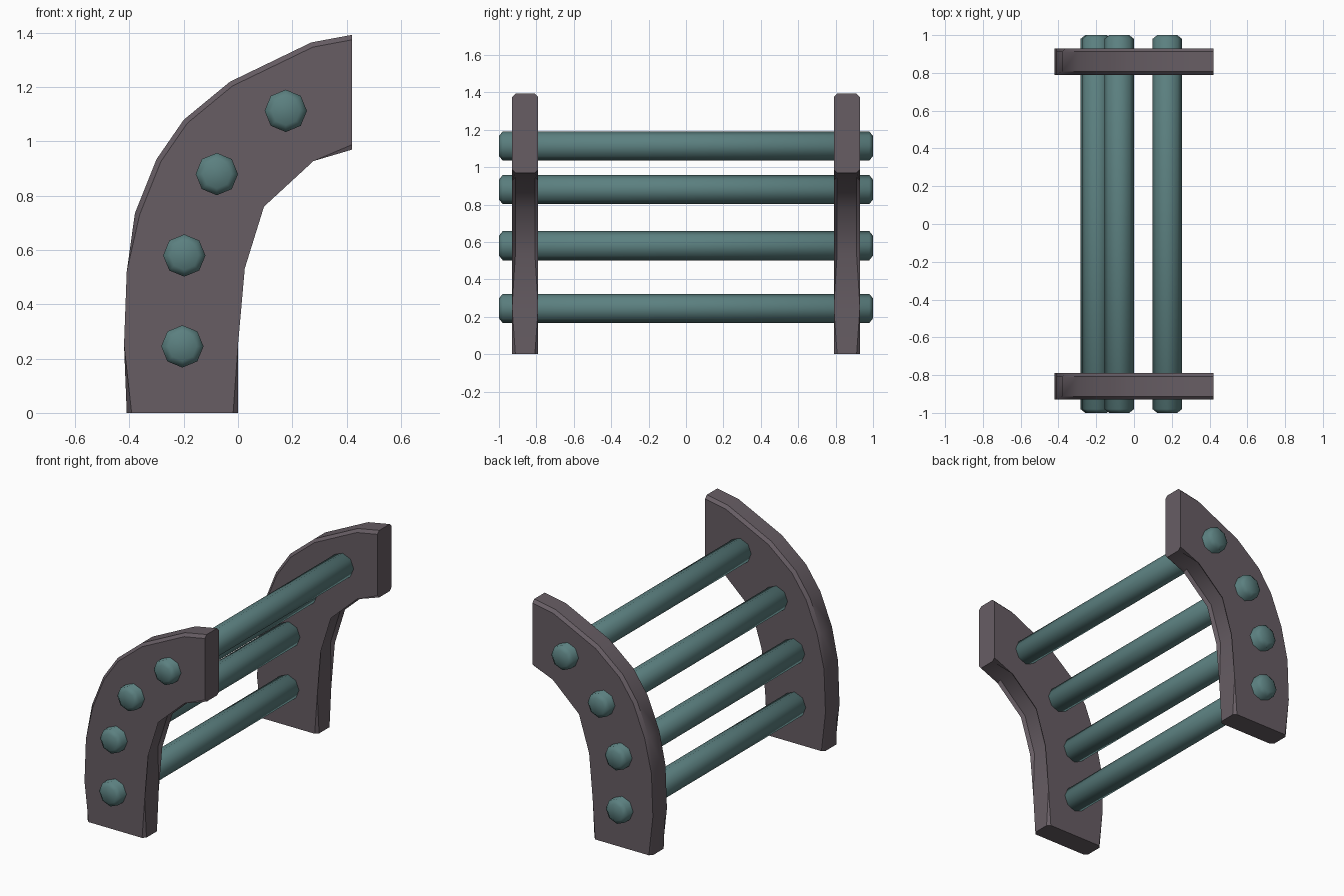
import bpy, bmesh, math
from mathutils import Matrix

if "Cube" in bpy.data.objects:
    bpy.data.objects.remove(bpy.data.objects["Cube"])


def material(name, rgb):
    m = bpy.data.materials.new(name)
    m.diffuse_color = (*rgb, 1)
    m.use_nodes = True
    m.node_tree.nodes["Principled BSDF"].inputs["Base Color"].default_value = m.diffuse_color
    return m


def finish(name, bm, mat, angle):
    bmesh.ops.recalc_face_normals(bm, faces=bm.faces)
    me = bpy.data.meshes.new(name)
    bm.to_mesh(me)
    bm.free()
    me.materials.append(mat)
    ob = bpy.data.objects.new(name, me)
    bpy.context.collection.objects.link(ob)
    bpy.ops.object.select_all(action='DESELECT')
    ob.select_set(True)
    bpy.context.view_layer.objects.active = ob
    bpy.ops.object.shade_smooth_by_angle(angle=math.radians(angle))
    return ob


frame_mat = material("frame_brown", (0.135, 0.11, 0.127))
rung_mat = material("rung_teal", (0.105, 0.215, 0.215))

# Curved side frame outline in x, z
outer = [(-0.41, 0), (-0.42, 0.25), (-0.41, 0.52), (-0.38, 0.735), (-0.30, 0.935),
         (-0.20, 1.08), (-0.03, 1.22), (0.27, 1.365), (0.42, 1.393)]
inner = [(0.42, 0.97), (0.27, 0.945), (0.08, 0.77), (0.007, 0.535), (0, 0.25), (0, 0)]


def side_frame(name, y0, y1):
    bm = bmesh.new()
    outline = outer + inner
    n = len(outline)
    a = [bm.verts.new((x, y0, z)) for x, z in outline]
    b = [bm.verts.new((x, y1, z)) for x, z in outline]
    bm.faces.new(a)
    bm.faces.new(b[::-1])
    for i in range(n):
        j = (i + 1) % n
        bm.faces.new((a[i], a[j], b[j], b[i]))
    # Chamfer only the long curved rims; foot and top end stay square
    ends = (len(outer) - 1, n - 1)
    rims = [bm.edges.get((s[i], s[(i + 1) % n]))
            for s in (a, b) for i in range(n) if i not in ends]
    bmesh.ops.bevel(bm, geom=rims, offset=0.018, segments=1,
                    affect='EDGES', clamp_overlap=True)
    finish(name, bm, frame_mat, 36)


side_frame("front_side_frame", -0.93, -0.79)
side_frame("back_side_frame", 0.79, 0.93)

# Eight-sided rungs with chamfered ends, running through both frames
for k, (x, z) in enumerate([(-0.205, 0.245), (-0.198, 0.58), (-0.078, 0.88), (0.176, 1.113)]):
    bm = bmesh.new()
    rings = []
    for y, r in [(-1, 0.053), (-0.98, 0.078), (0.98, 0.078), (1, 0.053)]:
        rings.append([bm.verts.new((x + r * math.cos(t * math.pi / 4), y,
                                    z + r * math.sin(t * math.pi / 4))) for t in range(8)])
    for p, q in zip(rings, rings[1:]):
        for i in range(8):
            j = (i + 1) % 8
            bm.faces.new((p[i], p[j], q[j], q[i]))
    bm.faces.new(rings[0])
    bm.faces.new(rings[-1])
    finish(f"rung_{k + 1}", bm, rung_mat, 80)
